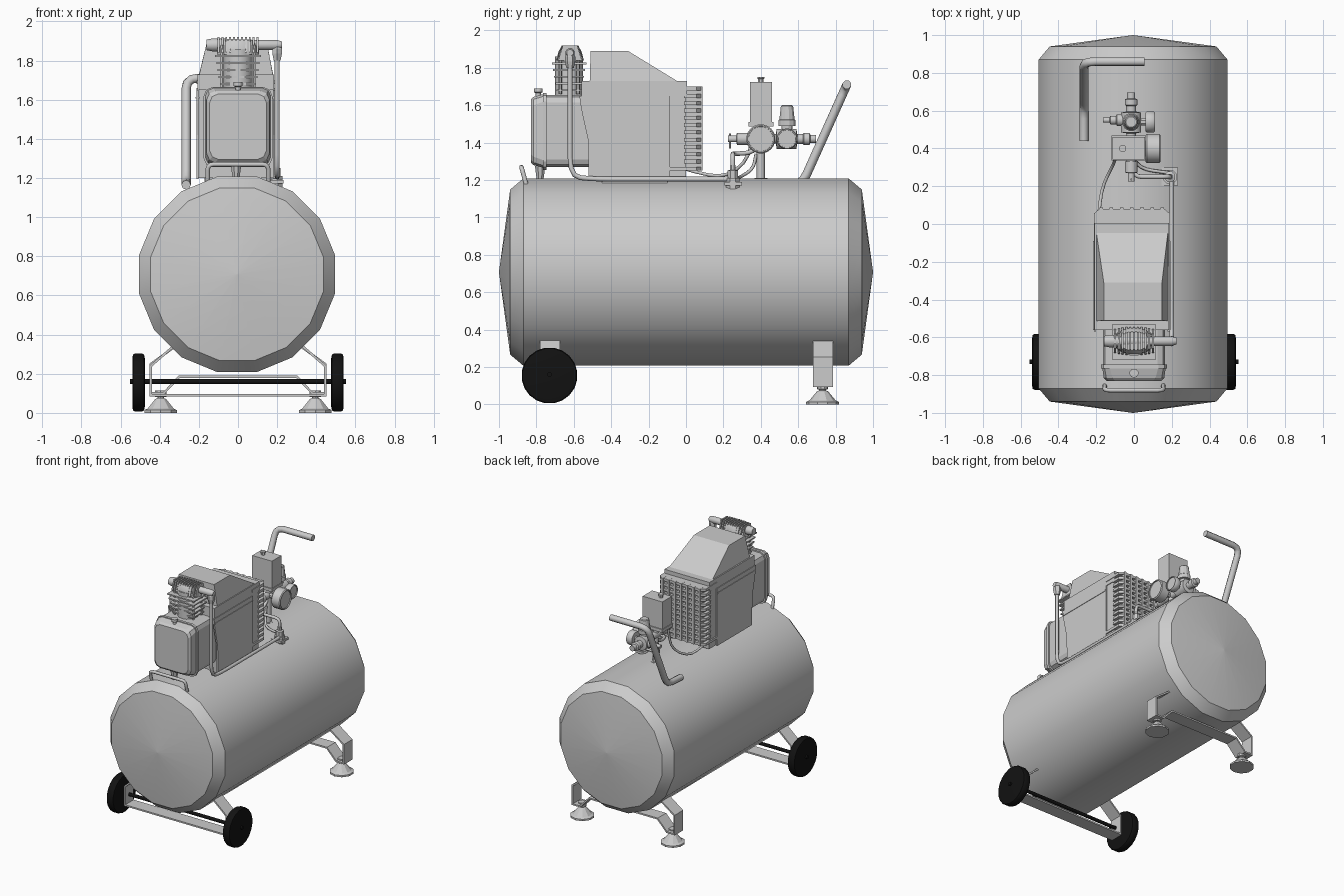
import bpy, bmesh, math
from mathutils import Vector

if "Cube" in bpy.data.objects:
    bpy.data.objects.remove(bpy.data.objects["Cube"])

black = bpy.data.materials.new("black_rubber")
black.diffuse_color = (0.006, 0.006, 0.006, 1)
black.use_nodes = True
black.node_tree.nodes["Principled BSDF"].inputs["Base Color"].default_value = black.diffuse_color


def make(name, verts, faces, smooth=None, mat=None):
    me = bpy.data.meshes.new(name)
    me.from_pydata([tuple(v) for v in verts], [], faces)
    bm = bmesh.new()
    bm.from_mesh(me)
    bmesh.ops.recalc_face_normals(bm, faces=bm.faces)
    bm.to_mesh(me)
    bm.free()
    ob = bpy.data.objects.new(name, me)
    bpy.context.collection.objects.link(ob)
    if mat:
        me.materials.append(mat)
    if smooth:
        bpy.ops.object.select_all(action='DESELECT')
        ob.select_set(True)
        bpy.context.view_layer.objects.active = ob
        bpy.ops.object.shade_smooth_by_angle(angle=math.radians(smooth))
    return ob


def loft(name, rings, smooth=None, mat=None):
    n = len(rings[0])
    faces = [(k*n+i, k*n+(i+1) % n, (k+1)*n+(i+1) % n, (k+1)*n+i)
             for k in range(len(rings)-1) for i in range(n)]
    faces += [tuple(range(n)), tuple(range((len(rings)-1)*n, len(rings)*n))]
    return make(name, [v for r in rings for v in r], faces, smooth, mat)


def box(name, x, y, z):
    return loft(name, [[(x[0], y[0], h), (x[1], y[0], h), (x[1], y[1], h), (x[0], y[1], h)] for h in z])


def turned(name, base, axis, profile, n=16, smooth=40, mat=None, phase=0.5, squash=1):
    """Revolve (distance, radius) pairs around an axis through base."""
    a, b = {'x': ((0, 1, 0), (0, 0, 1)), 'y': ((1, 0, 0), (0, 0, 1)), 'z': ((1, 0, 0), (0, 1, 0))}[axis]
    d = Vector([float(axis == c) for c in 'xyz'])
    t = [(i+phase)*2*math.pi/n for i in range(n)]
    rings = [[Vector(base) + d*h + Vector(a)*r*math.cos(q) + Vector(b)*r*squash*math.sin(q) for q in t]
             for h, r in profile]
    return loft(name, rings, smooth, mat)


def side_prism(name, profile, x, inset=0):
    """Extrude a y,z profile across x."""
    return loft(name, [[(x[0], *p) for p in profile], [(x[1], *p) for p in profile]])


def rounded(y, cx, hw, z0, z1, c):
    """Chamfered rectangle facing -y."""
    k = c*0.3
    return [(cx+sx, y, z) for sx, z in [
        (-hw+c, z0), (hw-c, z0), (hw-k, z0+k), (hw, z0+c), (hw, z1-c), (hw-k, z1-k),
        (hw-c, z1), (-hw+c, z1), (-hw+k, z1-k), (-hw, z1-c), (-hw, z0+c), (-hw+k, z0+k)]]


def tube(name, pts, r, bend=0.05, res=2):
    P = [Vector(p) for p in pts]
    path = [P[0]]
    for a, b, c in zip(P, P[1:], P[2:]):
        s = b + (a-b).normalized()*min(bend, (a-b).length*.45)
        e = b + (c-b).normalized()*min(bend, (c-b).length*.45)
        path += [s*(1-t)**2 + b*2*t*(1-t) + e*t*t for t in (0, .33, .67, 1)]
    path.append(P[-1])
    cu = bpy.data.curves.new(name, 'CURVE')
    cu.dimensions = '3D'
    cu.bevel_depth, cu.bevel_resolution, cu.use_fill_caps = r, res, True
    sp = cu.splines.new('POLY')
    sp.points.add(len(path)-1)
    for q, v in zip(sp.points, path):
        q.co = (*v, 1)
    ob = bpy.data.objects.new(name, cu)
    bpy.context.collection.objects.link(ob)
    bpy.ops.object.select_all(action='DESELECT')
    ob.select_set(True)
    bpy.context.view_layer.objects.active = ob
    bpy.ops.object.convert(target='MESH')
    bpy.ops.object.shade_smooth_by_angle(angle=math.radians(50))


def strap(name, pts, y, t=0.012):
    """Bent flat bar following x,z points, with width along y."""
    P = [Vector((p[0], 0, p[1])) for p in pts]
    rings = []
    for i, p in enumerate(P):
        d1 = (P[i]-P[i-1]).normalized() if i else (P[1]-P[0]).normalized()
        d2 = (P[i+1]-P[i]).normalized() if i < len(P)-1 else d1
        m = (d1+d2).normalized()
        n = Vector((-m.z, 0, m.x)) * (t/2/max(.4, m.dot(d1)))
        rings.append([(q.x, yy, q.z) for q, yy in ((p+n, y[0]), (p+n, y[1]), (p-n, y[1]), (p-n, y[0]))])
    loft(name, rings)


# Tank with faceted domed ends
turned("tank", (-.005, 0, .708), 'y',
       [(-1, .002), (-.94, .45), (-.87, .51), (.87, .51), (.94, .45), (1, .002)], 16, 25)

# Wheels, axle and wheel frame
for s in (-1, 1):
    turned("wheel", (s*.508, -.73, .155), 'x',
           [(-.032, .125), (-.028, .145), (-.018, .15), (.018, .15), (.028, .145), (.032, .125)], 20, 30, black)
turned("axle", (0, -.73, .16), 'x', [(-.553, .013), (.553, .013)], 10, mat=black)
half = [(.33, .34), (.445, .24), (.445, .09)]
strap("wheel_frame", [(-x, z) for x, z in half] + half[::-1], (-.78, -.675))

# Rear legs with bridge and levelling feet
half = [(.32, .34), (.445, .25), (.445, .1), (.38, .1), (.3, .185)]
strap("rear_leg_frame", [(-x, z) for x, z in half] + half[::-1], (.68, .785))
for s in (-1, 1):
    turned("foot", (s*.395, .73, 0), 'z',
           [(0, .088), (.014, .088), (.022, .07), (.07, .03), (.075, .018), (.08, .018), (.082, .03), (.115, .03)], 10, 20)

# Front grip and rear handle
tube("front_grip", [(-.155, -.85, 1.16), (-.155, -.88, 1.27), (.155, -.88, 1.27), (.155, -.85, 1.16)], .012, .03)
tube("rear_handle", [(-.265, .44, 1.165), (-.265, .62, 1.175), (-.265, .86, 1.71), (.055, .86, 1.71)], .024, .06)

# Crankcase and front cover
loft("crankcase", [rounded(-.76, 0, .165, 1.27, 1.655, .04), rounded(-.5, 0, .165, 1.27, 1.655, .04)])
loft("cover_flange", [rounded(y, 0, .175, 1.255, 1.665, .045) for y in (-.765, -.745)])
loft("front_cover", [rounded(-.76, 0, .168, 1.265, 1.66, .04), rounded(-.815, 0, .16, 1.28, 1.645, .045),
                     rounded(-.83, 0, .145, 1.295, 1.63, .045)])
turned("oil_cap", (0, -.79, 1.64), 'z', [(0, .014), (.025, .014), (.03, .024), (.05, .024)], 10)
for x in (-.14, .14):
    for z in (1.3, 1.62):
        turned("cover_bolt", (x, -.78, z), 'y', [(-.012, .012), (.02, .012)], 6)
turned("drain_plug", (-.01, -.78, 1.235), 'z', [(-.03, .02), (.04, .03)], 8)

# Cylinder, cooling fins and ribbed head
turned("cylinder", (0, -.625, 1.62), 'z', [(0, .075), (.24, .075)], 14)
for i in range(5):
    w = .068+.006*i
    box("cylinder_fin", (-w-.025, w+.025), (-.625-w, -.625+w), (1.675+.036*i, 1.685+.036*i))
for y in (-.72, -.53):
    for x in (-.1, .1):
        turned("head_bolt", (x*.8, y*.5-.3125, 1.66), 'z', [(0, .01), (.22, .01)], 6)
turned("cylinder_head", (0, -.62, 1.83), 'z', [(0, .11), (.025, .11), (.06, .095), (.075, .08)], 16, squash=.65)
for i in range(11):
    x = -.1+.02*i
    k = .6+.4*math.sqrt(1-(x/.125)**2)
    side_prism("head_fin", [(-.62-.075*k, 1.84), (-.62+.075*k, 1.84), (-.62+.045*k, 1.92), (-.62-.045*k, 1.92)],
               (x-.005, x+.005))
turned("head_port", (0, -.62, 1.88), 'x', [(-.16, .028), (-.13, .034), (-.1, .034), (.1, .026), (.2, .026), (.225, .018)], 12)
turned("pipe_nut", (.2, -.62, 1.8), 'z', [(0, .02), (.035, .028), (.06, .028), (.08, .02)], 6, None)
tube("discharge_pipe", [(.2, -.62, 1.84), (.2, -.62, 1.22), (.2, -.5, 1.205), (.2, .25, 1.205)], .013, .1)

# Motor housing, side panels and sloped hood
X0, X1 = -.213, .19
box("motor_housing", (X0+.01, X1-.01), (-.51, 0), (1.2, 1.7))
panel = [(-.52, 1.195), (-.085, 1.195), (-.085, 1.65), (-.57, 1.65), (-.56, 1.58), (-.525, 1.42)]
for x in (X0, X1-.012):
    side_prism("side_panel", panel, (x, x+.012))
    box("panel_rib", (x-.004, x+.016), (-.56, -.09), (1.605, 1.615))
box("housing_shoulder", (X0+.005, X1-.005), (-.56, .005), (1.65, 1.73))
hood = [(-.55, 1.72), (-.51, 1.89), (-.31, 1.89), (-.04, 1.725)]
rings = [[(x, *p) for p, x in zip(hood, xs)]
         for xs in ((-.2, -.16, -.16, -.2), (.18, .148, .148, .18))]
loft("hood", [[(x, max(y, -.515), z) for x, y, z in r] for r in rings])
box("motor_foot", (-.17, .15), (-.45, -.1), (1.17, 1.21))

# Rear ventilation grille
box("fan_core", (X0+.025, X1-.025), (-.01, .055), (1.26, 1.69))
for i in range(12):
    z = 1.25+.039*i
    loft("grille_slat", [[(X0, -.09 if i in (0, 11) else -.01, h), (X0, .055, h), (X0+.03, .08, h), (X1-.03, .08, h),
                          (X1, .055, h), (X1, -.09 if i in (0, 11) else -.01, h)] for h in (z, z+.02)])
for i in range(7):
    x = X0+.035+.054*i
    box("grille_bar", (x-.005, x+.014), (.04, .087), (1.25, 1.7))

# Pressure switch and manifold
CX = -.015
turned("manifold_stem", (CX, .4, 1.18), 'z', [(0, .035), (.03, .035), (.03, .022), (.31, .022)], 10)
turned("manifold", (CX, 0, 1.42), 'y', [(.225, .018), (.27, .018), (.272, .034), (.33, .034), (.332, .026), (.48, .026),
       (.485, .055), (.59, .055), (.595, .027), (.625, .027), (.63, .034), (.66, .034), (.665, .022), (.695, .022)], 12)
box("switch_base", (-.12, .062), (.335, .468), (1.485, 1.51))
box("switch_cover", (-.115, .057), (.342, .46), (1.51, 1.725))
turned("switch_knob", (-.06, .4, 1.72), 'z', [(0, .015), (.02, .015), (.022, .02), (.032, .02)], 8)
for y, r, x in ((.4, .078, .14), (.54, .056, .11)):
    turned("gauge_neck", (0, y, 1.42), 'x', [(CX, .02), (.07, .02)], 8)
    turned("gauge", (0, y, 1.42), 'x', [(.06, r*.9), (.068, r), (x-.006, r), (x, r*.92), (x, r*.85), (x-.008, r*.84)], 20)
turned("regulator_knob", (CX, .54, 1.46), 'z',
       [(0, .03), (.03, .03), (.03, .048), (.06, .048), (.065, .042), (.135, .034), (.14, .028)], 12, 25)
turned("outlet_tap", (0, .55, 1.42), 'x', [(-.165, .014), (-.13, .014), (-.125, .024), (-.095, .024), (-.09, .032), (-.05, .032)], 10)
tube("safety_ring", [(CX, .235, 1.37), (CX, .235, 1.45)], .006, res=1)

# Check valve, unloader line and motor cable
box("valve_plate", (.145, .232), (.205, .3), (1.172, 1.19))
turned("check_valve", (.19, .25, 1.14), 'z', [(0, .04), (.07, .04), (.07, .03), (.11, .03), (.115, .016), (.14, .016)], 8, 20)
tube("unloader_line", [(.19, .25, 1.26), (.19, .25, 1.34), (.0, .25, 1.34), (CX, .35, 1.345), (CX, .4, 1.4)], .012, .04)
tube("tank_line", [(.19, .27, 1.21), (.04, .29, 1.215), (CX, .36, 1.26), (CX, .375, 1.34)], .009, .06)
tube("motor_cable", [(-.1, .37, 1.49), (-.1, .33, 1.3), (-.17, .2, 1.21), (-.19, .02, 1.25), (-.19, -.03, 1.27)], .009, .1)
